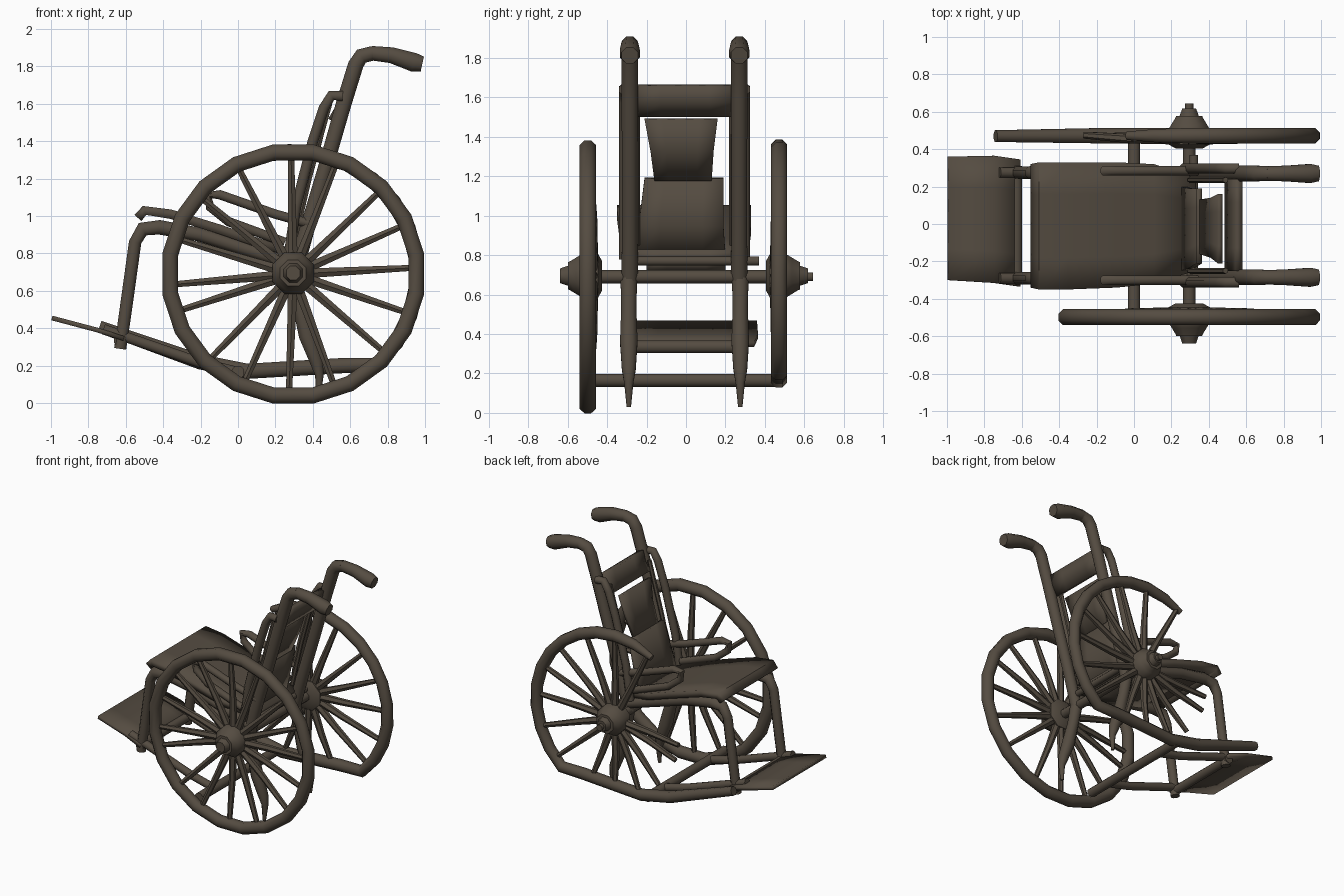
import bpy, bmesh, math
from mathutils import Vector

cube = bpy.data.objects.get("Cube")
if cube:
    bpy.data.objects.remove(cube)

metal = bpy.data.materials.new("dark_brown")
metal.use_nodes = True
colour = (0.09, 0.072, 0.053, 1)
metal.diffuse_color = colour
metal.node_tree.nodes["Principled BSDF"].inputs["Base Color"].default_value = colour


def finish(name, bm):
    bmesh.ops.recalc_face_normals(bm, faces=bm.faces)
    mesh = bpy.data.meshes.new(name)
    bm.to_mesh(mesh)
    bm.free()
    mesh.materials.append(metal)
    obj = bpy.data.objects.new(name, mesh)
    bpy.context.collection.objects.link(obj)
    bpy.ops.object.select_all(action='DESELECT')
    obj.select_set(True)
    bpy.context.view_layer.objects.active = obj
    bpy.ops.object.shade_smooth_by_angle(angle=math.radians(50))
    return obj


def add_tube(bm, points, radii, sides=8, closed=False):
    """Sweep a ring along a path, with one radius or one per point."""
    pts = [Vector(p) for p in points]
    n = len(pts)
    if not isinstance(radii, (list, tuple)):
        radii = [radii] * n
    rings = []
    for i, p in enumerate(pts):
        a = pts[i - 1] if i or closed else p
        b = pts[(i + 1) % n] if i < n - 1 or closed else p
        d = (b - a).normalized()
        ref = Vector((0, 1, 0)) if abs(d.y) < 0.8 else Vector((0, 0, 1))
        u = d.cross(ref).normalized()
        v = d.cross(u)
        angles = [2 * math.pi * (k + 0.5) / sides for k in range(sides)]
        rings.append([bm.verts.new(p + radii[i] * (u * math.cos(t) + v * math.sin(t)))
                      for t in angles])
    for i in range(n if closed else n - 1):
        r, s = rings[i], rings[(i + 1) % n]
        for k in range(sides):
            m = (k + 1) % sides
            bm.faces.new((r[k], r[m], s[m], s[k]))
    if not closed:
        bm.faces.new(rings[0])
        bm.faces.new(rings[-1])


def tube(name, points, radii, sides=8, closed=False):
    bm = bmesh.new()
    add_tube(bm, points, radii, sides, closed)
    return finish(name, bm)


def sheet(name, profile, thickness):
    """Loft a bent panel through rows of (x, z, y_min, y_max)."""
    bm = bmesh.new()
    rows = [[bm.verts.new((x, y0 + (y1 - y0) * k / 4, z)) for k in range(5)]
            for x, z, y0, y1 in profile]
    for r, s in zip(rows, rows[1:]):
        for k in range(4):
            bm.faces.new((r[k], r[k + 1], s[k + 1], s[k]))
    obj = finish(name, bm)
    solid = obj.modifiers.new("thickness", 'SOLIDIFY')
    solid.thickness = thickness
    solid.offset = 0
    return obj


HX, HZ, R = 0.295, 0.69, 0.655


def on_wheel(deg, radius, y):
    t = math.radians(deg)
    return (HX + 1.012 * radius * math.cos(t), y, HZ + radius * math.sin(t))


# Wheels: the right one is whole, the left one is open and runs on to the footrest
tube("right_rim", [on_wheel(i * 18 + 9, R + 0.003, -0.498) for i in range(20)],
     0.046, 8, True)
arc = [on_wheel(a, R, 0.472) for a in range(120, -49, -14)]
arc += [(0.55, 0.472, 0.2), (0.05, 0.472, 0.17), (-0.2, 0.472, 0.22), (-0.74, 0.47, 0.41)]
tube("left_rim", arc, [0.024, 0.038] + [0.044] * (len(arc) - 3) + [0.034])

spoke_angles = [3, 24, 44, 69, 91, 117, 140, 163, 185, 198, 226, 246, 268, 290, 319, 341]
for side, y, label in ((-1, -0.495, "right"), (1, 0.475, "left")):
    bm = bmesh.new()
    for a in spoke_angles:
        reach = R
        if side > 0:
            if 130 < a < 170:
                continue
            if 170 < a < 230:
                reach = 0.56
            elif 230 < a < 300:
                reach = min(R, 0.5 / abs(math.sin(math.radians(a))))
        inner = y - side * 0.02
        add_tube(bm, [on_wheel(a, 0.06, inner), on_wheel(a, 0.3, inner), on_wheel(a, reach, y)],
                 [0.03, 0.025, 0.018], 6)
    finish(label + "_spokes", bm)
    # Stepped hub with a recessed end cap
    hub = [(-0.07, 0.08), (-0.05, 0.12), (0.03, 0.12), (0.06, 0.1), (0.09, 0.08),
           (0.1, 0.075), (0.1, 0.055), (0.14, 0.04)]
    tube(label + "_hub", [(HX, y + side * (d + i * 0.0005), HZ + 0.005)
                          for i, (d, r) in enumerate(hub)], [r for d, r in hub], 8)
tube("left_axle_cap", [(HX, 0.58, 0.69), (HX, 0.645, 0.69)], 0.024)
tube("axle", [(HX, -0.48, 0.69), (HX, 0.48, 0.69)], 0.036)
tube("lower_crossbar", [(0, -0.48, 0.165), (0, 0.48, 0.165)], 0.036)

# Paired frame tubes
for y, label in ((-0.29, "right"), (0.275, "left")):
    s = 1 if y > 0 else -1

    def side_tube(part, path, radii, sides=8, shift=0.0):
        tube(label + "_" + part, [(x, y + s * shift, z) for x, z in path], radii, sides)

    side_tube("back_upright", [(0.3, 0.68), (0.375, 0.95), (0.465, 1.25), (0.565, 1.6),
                               (0.63, 1.81), (0.66, 1.855), (0.72, 1.87)],
              [0.045, 0.043, 0.043, 0.045, 0.045, 0.045, 0.042], 8, -0.005)
    side_tube("push_handle", [(0.66, 1.86), (0.72, 1.87), (0.82, 1.86), (0.94, 1.822), (0.985, 1.812)],
              [0.035, 0.042, 0.046, 0.055, 0.045], 8, -0.005)
    side_tube("back_inner_post", [(0.27, 0.78), (0.31, 1.05), (0.4, 1.4), (0.46, 1.58),
                                  (0.5, 1.645), (0.56, 1.64)], 0.03, 8, 0.022)
    side_tube("back_front_slat", [(0.3, 0.85), (0.38, 1.2), (0.49, 1.6)], 0.016, 6, -0.04)
    side_tube("rear_leg", [(0.3, 0.68), (0.33, 0.52), (0.37, 0.36), (0.42, 0.22), (0.435, 0.15),
                           (0.43, 0.03)], [0.045, 0.042, 0.048, 0.038, 0.025, 0.012])
    side_tube("front_leg", [(-0.63, 0.29), (-0.6, 0.5), (-0.55, 0.86), (-0.51, 0.93),
                            (-0.42, 0.94), (-0.2, 0.9), (0.3, 0.74)],
              [0.035, 0.036, 0.036, 0.042, 0.042, 0.04, 0.036])
    side_tube("armrest", [(0.38, 0.96), (0.2, 1.01), (-0.1, 1.115), (-0.16, 1.11), (-0.15, 1.05),
                          (-0.05, 0.97), (0.25, 0.86)], 0.027, 8, 0.01)
    side_tube("footrest_rail", [(-0.72, 0.395), (-0.2, 0.215), (0, 0.165)], 0.03)

# Seat, backrest and footrest panels
sheet("seat", [(-0.535, 0.99, -0.34, 0.32), (-0.5, 1.03, -0.35, 0.33), (-0.36, 1.01, -0.35, 0.33),
               (-0.1, 0.93, -0.34, 0.33), (0.1, 0.86, -0.32, 0.32), (0.32, 0.79, -0.25, 0.25)], 0.05)
sheet("seat_underside", [(-0.22, 0.86, -0.2, 0.2), (0.25, 0.75, -0.2, 0.2)], 0.06)
sheet("back_lower_panel", [(0.26, 0.8, -0.25, 0.2), (0.3, 0.95, -0.24, 0.19),
                           (0.35, 1.19, -0.21, 0.19)], 0.03)
sheet("back_middle_panel", [(0.36, 1.18, -0.16, 0.13), (0.42, 1.33, -0.18, 0.14),
                            (0.46, 1.49, -0.21, 0.16)], 0.025)
sheet("back_upper_panel", [(0.5, 1.51, -0.25, 0.24), (0.54, 1.58, -0.25, 0.24),
                           (0.56, 1.66, -0.25, 0.24)], 0.04)
sheet("footrest_plate", [(-0.995, 0.455, -0.3, 0.36), (-0.75, 0.39, -0.315, 0.365),
                         (-0.61, 0.345, -0.335, 0.345)], 0.025)
tube("footrest_bar", [(-0.63, -0.31, 0.335), (-0.63, 0.31, 0.335)], 0.035)
tube("seat_rear_bar", [(0.32, -0.3, 0.77), (0.32, 0.37, 0.77)], 0.025)
